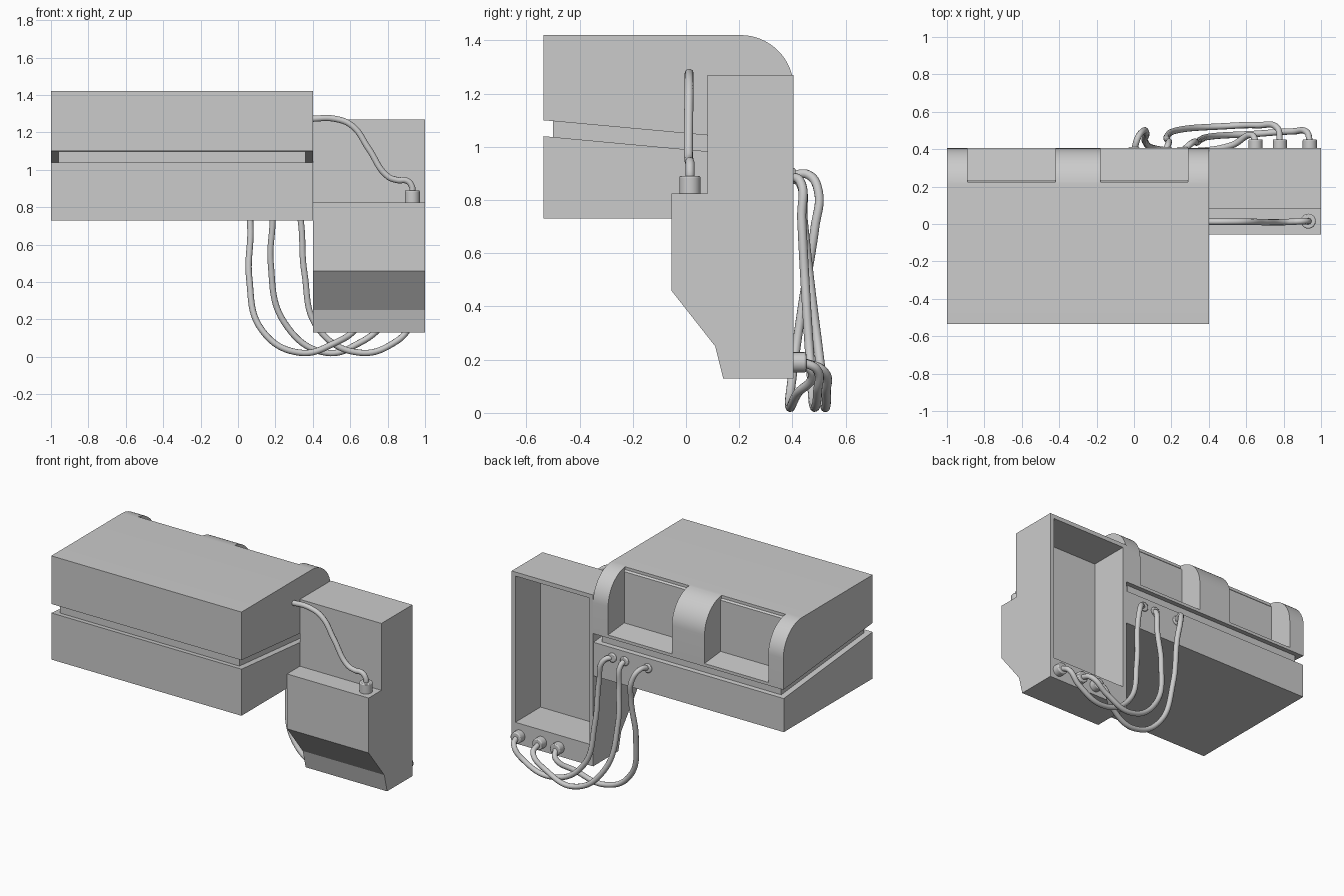
import bpy, bmesh, math
from mathutils import Vector

if "Cube" in bpy.data.objects:
    bpy.data.objects.remove(bpy.data.objects["Cube"])


def prism(name, profile, x0, x1):
    """Extrude a (y, z) profile along x."""
    bm = bmesh.new()
    face = bm.faces.new([bm.verts.new((x0, y, z)) for y, z in profile])
    ext = bmesh.ops.extrude_face_region(bm, geom=[face])
    moved = [g for g in ext["geom"] if isinstance(g, bmesh.types.BMVert)]
    bmesh.ops.translate(bm, vec=(x1 - x0, 0, 0), verts=moved)
    bmesh.ops.recalc_face_normals(bm, faces=bm.faces)
    mesh = bpy.data.meshes.new(name)
    bm.to_mesh(mesh)
    bm.free()
    ob = bpy.data.objects.new(name, mesh)
    bpy.context.collection.objects.link(ob)
    return ob


def activate(ob):
    bpy.ops.object.select_all(action='DESELECT')
    ob.select_set(True)
    bpy.context.view_layer.objects.active = ob


def cut(ob, cutter):
    activate(ob)
    mod = ob.modifiers.new("cut", 'BOOLEAN')
    mod.operation = 'DIFFERENCE'
    mod.solver = 'EXACT'
    mod.object = cutter
    bpy.ops.object.modifier_apply(modifier=mod.name)
    bpy.data.objects.remove(cutter)


def smooth(ob):
    activate(ob)
    bpy.ops.object.shade_smooth_by_angle(angle=math.radians(35))


def plug(name, start, end, r):
    a, b = Vector(start), Vector(end)
    bpy.ops.mesh.primitive_cylinder_add(vertices=24, radius=r, depth=(b - a).length,
                                        location=(a + b) / 2)
    ob = bpy.context.object
    ob.name = name
    ob.rotation_euler = (b - a).to_track_quat('Z', 'Y').to_euler()
    mod = ob.modifiers.new("bevel", 'BEVEL')
    mod.width = 0.006
    mod.segments = 2
    smooth(ob)


def cable(name, pts, r=0.017):
    cu = bpy.data.curves.new(name, 'CURVE')
    cu.dimensions = '3D'
    cu.bevel_depth = r
    cu.bevel_resolution = 3
    cu.resolution_u = 10
    sp = cu.splines.new('BEZIER')
    sp.bezier_points.add(len(pts) - 1)
    for bp, p in zip(sp.bezier_points, pts):
        bp.co = p
        bp.handle_left_type = bp.handle_right_type = 'AUTO'
    ob = bpy.data.objects.new(name, cu)
    bpy.context.collection.objects.link(ob)


FRONT, BACK = -0.535, 0.405


def slope(y, z):
    """Height of the tilted parting plane that is at z on the front face."""
    return z - 0.092 * (y - FRONT)


# Lid with rounded back edge
R = 0.2
arc = [(BACK - R + R * math.sin(t * math.pi / 32), 1.42 - R + R * math.cos(t * math.pi / 32))
       for t in range(17)]
lid = prism("lid", [(FRONT, 1.42)] + arc + [(BACK, slope(BACK, 1.10)), (FRONT, 1.10)], -1, 0.4)

# Notches between the three hinge humps
for x0, x1 in ((-0.89, -0.42), (-0.18, 0.29)):
    notch = [(0.225, 1.5), (0.225, 1.40), (0.235, 1.39), (0.235, slope(0.235, 1.12)),
             (0.5, slope(0.5, 1.12)), (0.5, 1.5)]
    cut(lid, prism("notch_cutter", notch, x0, x1))
smooth(lid)

# Recessed core and lower box
prism("gap_core", [(-0.50, slope(-0.50, 1.105)), (0.37, slope(0.37, 1.105)),
                   (0.37, slope(0.37, 1.03)), (-0.50, slope(-0.50, 1.03))], -0.96, 0.36)
prism("lower_box", [(FRONT, 0.73), (FRONT, 1.04), (BACK - 0.005, slope(BACK, 1.04)),
                    (BACK - 0.005, 0.73)], -1, 0.4)

# Side module with an open pocket at the back
side = prism("side_module", [(-0.055, 0.825), (0.08, 0.825), (0.08, 1.27), (BACK, 1.27),
                             (BACK, 0.13), (0.14, 0.13), (0.11, 0.25), (-0.055, 0.46)], 0.4, 1)
cut(side, prism("pocket_cutter", [(0.14, 0.27), (0.14, 1.243), (0.5, 1.243), (0.5, 0.27)],
                0.427, 0.973))

# Front cable and its plug
cable("front_cable", [(0.38, 0.012, 1.272), (0.52, 0.012, 1.272), (0.61, 0.012, 1.235),
                      (0.70, 0.01, 1.11), (0.80, 0.01, 0.965), (0.85, 0.012, 0.945),
                      (0.905, 0.015, 0.94), (0.93, 0.015, 0.91), (0.932, 0.015, 0.87)])
plug("front_plug", (0.932, 0.015, 0.82), (0.932, 0.015, 0.89), 0.04)

# Three hanging rear cables with sockets and plugs
rear = [
    [(0.0, 0.39, 0.89), (0.02, 0.46, 0.895), (0.05, 0.498, 0.83), (0.066, 0.485, 0.7),
     (0.06, 0.44, 0.42), (0.13, 0.40, 0.14), (0.33, 0.39, 0.022), (0.52, 0.42, 0.075),
     (0.63, 0.475, 0.15), (0.65, 0.44, 0.19)],
    [(0.17, 0.39, 0.89), (0.182, 0.425, 0.87), (0.185, 0.44, 0.73), (0.175, 0.465, 0.5),
     (0.25, 0.505, 0.18), (0.47, 0.522, 0.022), (0.66, 0.528, 0.08), (0.765, 0.515, 0.16),
     (0.78, 0.44, 0.19)],
    [(0.26, 0.39, 0.89), (0.305, 0.43, 0.87), (0.335, 0.435, 0.73), (0.355, 0.45, 0.45),
     (0.43, 0.47, 0.15), (0.65, 0.482, 0.022), (0.85, 0.495, 0.085), (0.925, 0.49, 0.165),
     (0.94, 0.44, 0.19)],
]
for i, pts in enumerate(rear, 1):
    cable(f"rear_cable_{i}", pts)
    x, _, z = pts[0]
    plug(f"rear_socket_{i}", (x, 0.38, z), (x, 0.412, z), 0.03)
    x, _, z = pts[-1]
    plug(f"rear_plug_{i}", (x, 0.39, z), (x, 0.452, z), 0.038)
